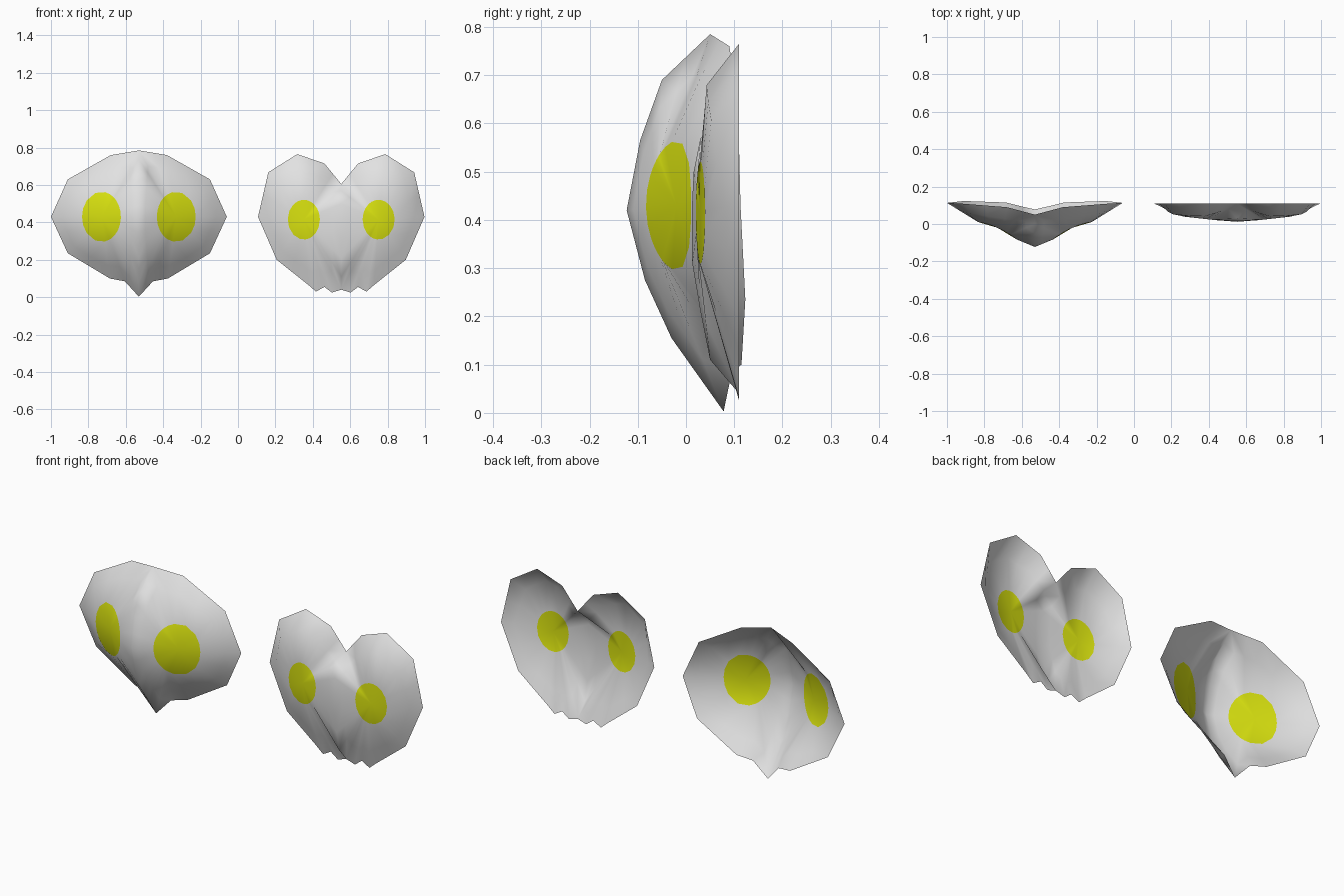
import bpy, bmesh, math
from mathutils import Vector

if "Cube" in bpy.data.objects:
    bpy.data.objects.remove(bpy.data.objects["Cube"])


def material(name, rgb):
    m = bpy.data.materials.new(name)
    m.diffuse_color = (*rgb, 1)
    m.use_nodes = True
    m.node_tree.nodes["Principled BSDF"].inputs["Base Color"].default_value = m.diffuse_color
    return m


GREY = material("pale grey", (0.76, 0.76, 0.76))
YELLOW = material("yellow", (0.70, 0.77, 0.005))


def split_long(loop, limit=0.13):
    """Add a midpoint to every long edge of a closed loop."""
    out = []
    for a, b in zip(loop, loop[1:] + loop[:1]):
        out.append(a)
        if (b - a).length > limit:
            out.append((a + b) / 2)
    return out


def build_mask(name, cx, ridge, rim, eye, radius, depth, bulge):
    """Thin face shell: each half is rings running from an eye out to the rim."""
    loop = split_long([Vector(p) for p in ridge + rim])
    ex, ez = eye
    bm = bmesh.new()
    for side in (-1, 1):
        rings = [[], [], []]
        for p in loop:
            dx, dz = p.x - ex, p.z - ez
            k = 1 / math.hypot(dx / radius[0], dz / radius[1])
            e = Vector((ex + dx * k, depth(dx * k), ez + dz * k))
            mid = e.lerp(p, 0.65)
            # forehead swells forward away from the centre ridge
            up = max(0, dz) / math.hypot(dx, dz)
            mid.y -= bulge * up * min(1, p.x / 0.15)
            for ring, v in zip(rings, (e, mid, p)):
                ring.append(bm.verts.new((cx + side * v.x, v.y, v.z)))
        hub = bm.verts.new((cx + side * ex, depth(0), ez))
        n = len(loop)
        for i in range(n):
            j = (i + 1) % n
            # eye fan
            bm.faces.new((hub, rings[0][i], rings[0][j])).material_index = 1
            # face skin
            for a, b in zip(rings, rings[1:]):
                bm.faces.new((a[i], b[i], b[j], a[j]))
    bmesh.ops.remove_doubles(bm, verts=bm.verts, dist=0.0005)
    bm.normal_update()
    for f in bm.faces:
        f.smooth = True
        if f.normal.y > 0:
            f.normal_flip()
    me = bpy.data.meshes.new(name)
    bm.to_mesh(me)
    bm.free()
    me.materials.append(GREY)
    me.materials.append(YELLOW)
    ob = bpy.data.objects.new(name, me)
    bpy.context.collection.objects.link(ob)
    return ob


# Beaked mask: strong nose ridge, rim swept back
build_mask(
    "beaked_mask", -0.53,
    ridge=[(0, 0.05, 0.785), (0, -0.05, 0.69), (0, -0.095, 0.565), (0, -0.123, 0.42),
           (0, -0.085, 0.275), (0, -0.03, 0.155), (0, 0.078, 0.003)],
    rim=[(0.075, 0.095, 0.085), (0.155, 0.115, 0.10), (0.38, 0.123, 0.235),
         (0.47, 0.113, 0.43), (0.38, 0.108, 0.63), (0.15, 0.09, 0.76)],
    eye=(0.2, 0.43), radius=(0.104, 0.134),
    depth=lambda d: -0.02 + 0.45 * d - 1.5 * d * d, bulge=0.02)

# Heart-shaped mask: shallow, notched on top, ragged at the chin
build_mask(
    "heart_mask", 0.552,
    ridge=[(0, 0.11, 0.605), (0, 0.03, 0.57), (0, 0.016, 0.5), (0, 0.012, 0.42),
           (0, 0.013, 0.31), (0, 0.03, 0.21), (0, 0.05, 0.11), (0, 0.11, 0.04)],
    rim=[(0.05, 0.11, 0.025), (0.09, 0.11, 0.055), (0.135, 0.11, 0.03),
         (0.175, 0.11, 0.065), (0.345, 0.11, 0.2), (0.445, 0.11, 0.43),
         (0.39, 0.11, 0.668), (0.235, 0.11, 0.765), (0.09, 0.11, 0.715)],
    eye=(0.2, 0.415), radius=(0.086, 0.106),
    depth=lambda d: 0.03 + 0.11 * d, bulge=0.04)
